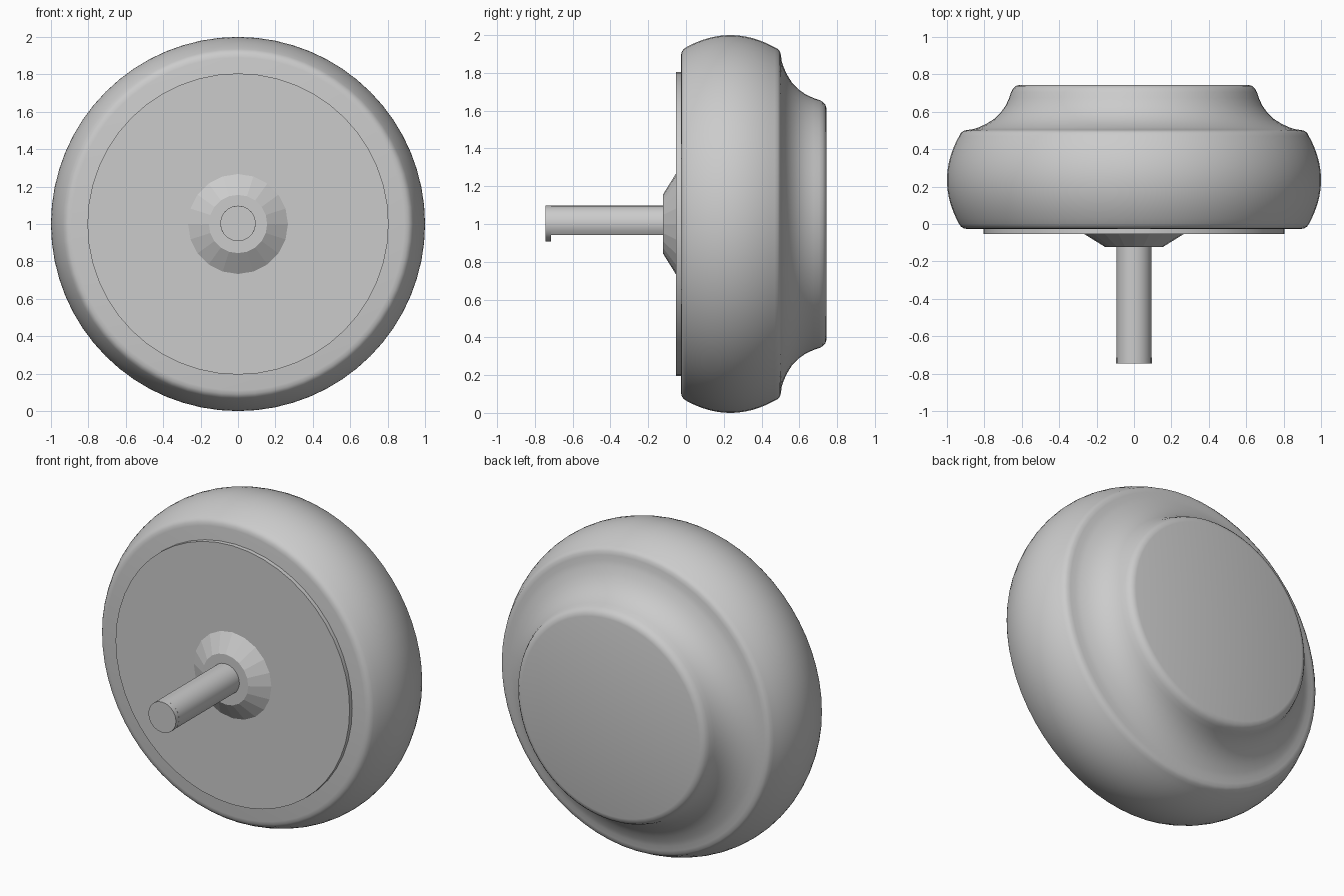
import bpy
import bmesh
import math

cube = bpy.data.objects.get("Cube")
if cube:
    bpy.data.objects.remove(cube, do_unlink=True)

grey = bpy.data.materials.new("plain grey")
grey.use_nodes = True
color = (0.6, 0.6, 0.6, 1)
grey.diffuse_color = color
grey.node_tree.nodes["Principled BSDF"].inputs["Base Color"].default_value = color


def loft(name, rings, smooth=40):
    """Join equal-sized rings of points with quads and cap both ends."""
    bm = bmesh.new()
    loops = [[bm.verts.new(p) for p in ring] for ring in rings]
    for a, b in zip(loops, loops[1:]):
        for i in range(len(a)):
            j = (i + 1) % len(a)
            bm.faces.new((a[i], a[j], b[j], b[i]))
    bm.faces.new(loops[0])
    bm.faces.new(loops[-1])
    bmesh.ops.recalc_face_normals(bm, faces=bm.faces)
    mesh = bpy.data.meshes.new(name)
    bm.to_mesh(mesh)
    bm.free()
    mesh.materials.append(grey)
    obj = bpy.data.objects.new(name, mesh)
    bpy.context.collection.objects.link(obj)
    obj.location.z = 1
    if smooth:
        bpy.ops.object.select_all(action='DESELECT')
        obj.select_set(True)
        bpy.context.view_layer.objects.active = obj
        bpy.ops.object.shade_smooth_by_angle(angle=math.radians(smooth))
    return obj


def lathe(name, profile, sides, smooth=40):
    """Turn (y, radius) points around the y axis."""
    turn = [math.tau * i / sides for i in range(sides)]
    return loft(name, [[(r * math.cos(a), y, r * math.sin(a)) for a in turn]
                       for y, r in profile], smooth)


# Wheel body: bulging rim, then a concave shoulder up to the flat back cap
bulge = [(0.235 + 0.235 * t / 8, 0.935 + 0.065 * (1 - (t / 8) ** 2))
         for t in range(-8, 9)]
front_edge = [(-0.027, 0.89), (-0.023, 0.91), (-0.014, 0.925)]
back_edge = [(0.487, 0.926), (0.498, 0.912), (0.503, 0.89)]
shoulder = [(0.507, 0.86), (0.517, 0.83), (0.535, 0.79), (0.56, 0.75),
            (0.595, 0.713), (0.635, 0.685), (0.675, 0.667), (0.705, 0.657),
            (0.724, 0.647), (0.738, 0.632), (0.744, 0.61)]
lathe("wheel_body", front_edge + bulge + back_edge + shoulder, 64)

# Thin disc on the front face
lathe("front_plate", [(-0.02, 0.805), (-0.053, 0.805)], 48)

# Tapered collar around the shaft
lathe("shaft_collar", [(-0.05, 0.272), (-0.122, 0.156)], 20, 0)

# Shaft with a flat along its underside, ending in a full round tip
radius, flat = 0.095, 0.062
start = -math.asin(flat / radius)
sweep = math.pi - 2 * start
section = [(radius * math.cos(start + sweep * i / 16),
            radius * math.sin(start + sweep * i / 16)) for i in range(17)]
shaft = loft("shaft", [[(x, y, z) for x, z in section] for y in (-0.1, -0.715)])
tip = lathe("shaft_tip", [(-0.715, radius), (-0.745, radius)], 20)
for part in (shaft, tip):
    part.location.z = 1.003
